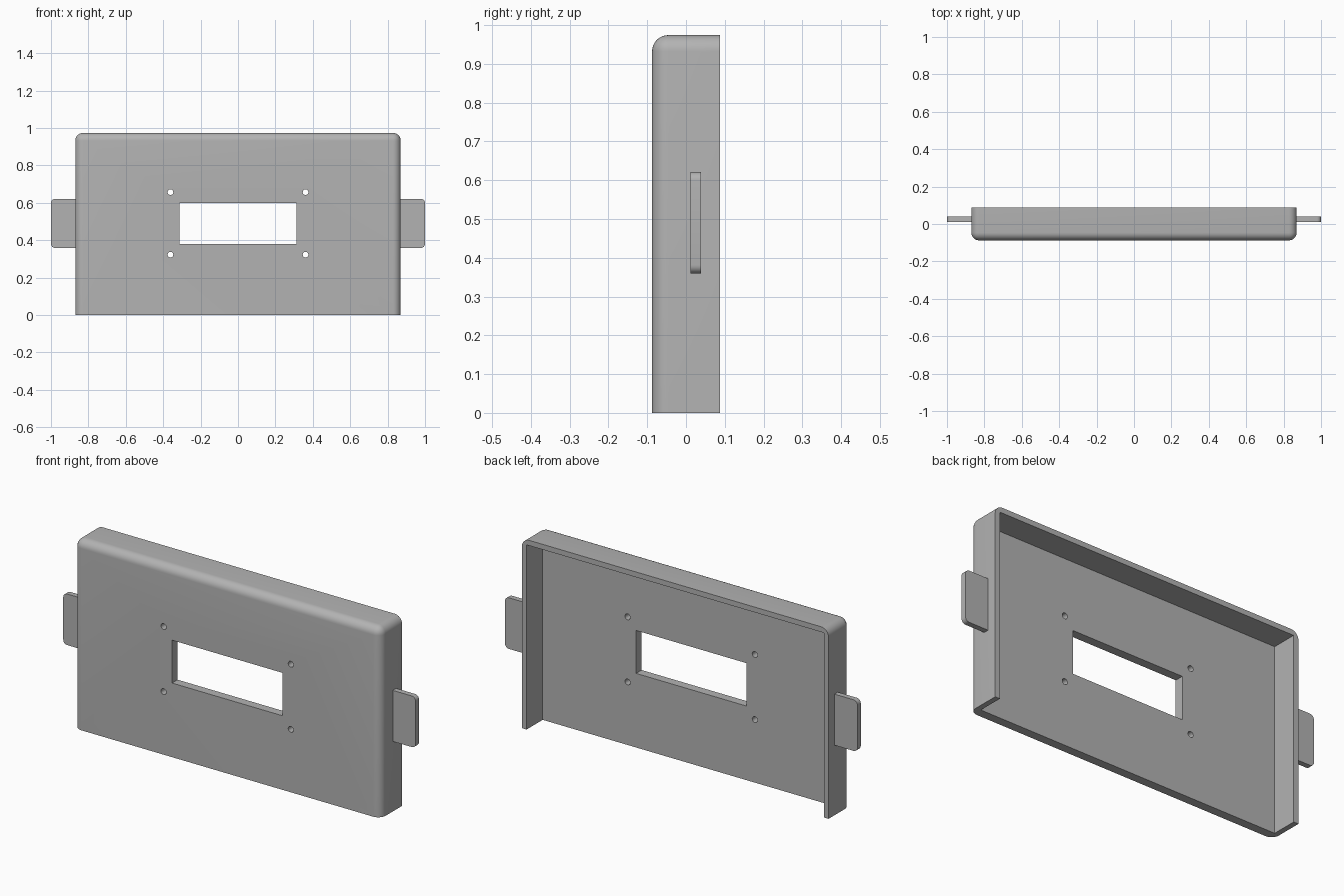
import bpy, bmesh, math
from mathutils import Matrix, Vector

if "Cube" in bpy.data.objects:
    bpy.data.objects.remove(bpy.data.objects["Cube"], do_unlink=True)

HALF_W, HALF_D, HEIGHT = 0.87, 0.0875, 0.974
WALL, PLATE, FILLET = 0.027, 0.045, 0.042
MID_Z = 0.49

grey = bpy.data.materials.new("plain grey")
grey.use_nodes = True
colour = (0.45, 0.45, 0.45, 1)
grey.diffuse_color = colour
grey.node_tree.nodes["Principled BSDF"].inputs["Base Color"].default_value = colour


def add_box(bm, low, high):
    low, high = Vector(low), Vector(high)
    size = high - low
    matrix = Matrix.Translation((low + high) / 2) @ Matrix.Diagonal((*size, 1))
    bmesh.ops.create_cube(bm, size=1, matrix=matrix)


def round_edges(bm, radius, segments, rule):
    edges = [e for e in bm.edges
             if rule((e.verts[0].co + e.verts[1].co) / 2,
                     (e.verts[1].co - e.verts[0].co).normalized())]
    bmesh.ops.bevel(bm, geom=edges, offset=radius, segments=segments,
                    profile=0.5, affect='EDGES', clamp_overlap=True)


def finish(bm, name):
    bmesh.ops.recalc_face_normals(bm, faces=bm.faces)
    mesh = bpy.data.meshes.new(name)
    bm.to_mesh(mesh)
    bm.free()
    mesh.materials.append(grey)
    obj = bpy.data.objects.new(name, mesh)
    bpy.context.collection.objects.link(obj)
    return obj


def smooth(obj):
    bpy.ops.object.select_all(action='DESELECT')
    obj.select_set(True)
    bpy.context.view_layer.objects.active = obj
    bpy.ops.object.shade_smooth_by_angle(angle=math.radians(30))


# Cover block, rounded on the front and top corners but square at the bottom
bm = bmesh.new()
add_box(bm, (-HALF_W, -HALF_D, 0), (HALF_W, HALF_D, HEIGHT))
round_edges(bm, FILLET, 8, lambda mid, d:
            mid.z > 0.1 and (mid.y < -0.05 or abs(d.y) > 0.9))
cover = finish(bm, "cover")

# Cavity, open at the back and the bottom
bm = bmesh.new()
add_box(bm, (WALL - HALF_W, PLATE - HALF_D, -0.1),
        (HALF_W - WALL, 0.2, HEIGHT - WALL))
cutters = [finish(bm, "cavity_cutter")]

# Window and four screw holes through the front plate
bm = bmesh.new()
add_box(bm, (-0.313, -0.2, 0.38), (0.313, 0.0, 0.6))
for x in (-0.361, 0.361):
    for z in (MID_Z - 0.167, MID_Z + 0.167):
        matrix = Matrix.Translation((x, -0.1, z)) @ Matrix.Rotation(math.pi / 2, 4, 'X')
        bmesh.ops.create_cone(bm, cap_ends=True, segments=24, radius1=0.015,
                              radius2=0.015, depth=0.2, matrix=matrix)
cutters.append(finish(bm, "opening_cutter"))

for cutter in cutters:
    cut = cover.modifiers.new(cutter.name, 'BOOLEAN')
    cut.operation = 'DIFFERENCE'
    cut.solver = 'EXACT'
    cut.object = cutter
    cutter.hide_render = True

# Bake the cuts and drop the cutters
bpy.context.view_layer.update()
baked = bpy.data.meshes.new_from_object(
    cover.evaluated_get(bpy.context.evaluated_depsgraph_get()))
cover.modifiers.clear()
cover.data = baked
for cutter in cutters:
    bpy.data.objects.remove(cutter, do_unlink=True)
smooth(cover)

# Side tabs with rounded outer corners
for name, side in (("left_tab", 1), ("right_tab", -1)):
    bm = bmesh.new()
    inner, outer = side * (HALF_W - 0.01), side * 1.0
    add_box(bm, (min(inner, outer), 0.012, MID_Z - 0.131),
            (max(inner, outer), 0.039, MID_Z + 0.131))
    round_edges(bm, 0.022, 6, lambda mid, d:
                abs(d.y) > 0.9 and abs(mid.x) > 0.95)
    smooth(finish(bm, name))
